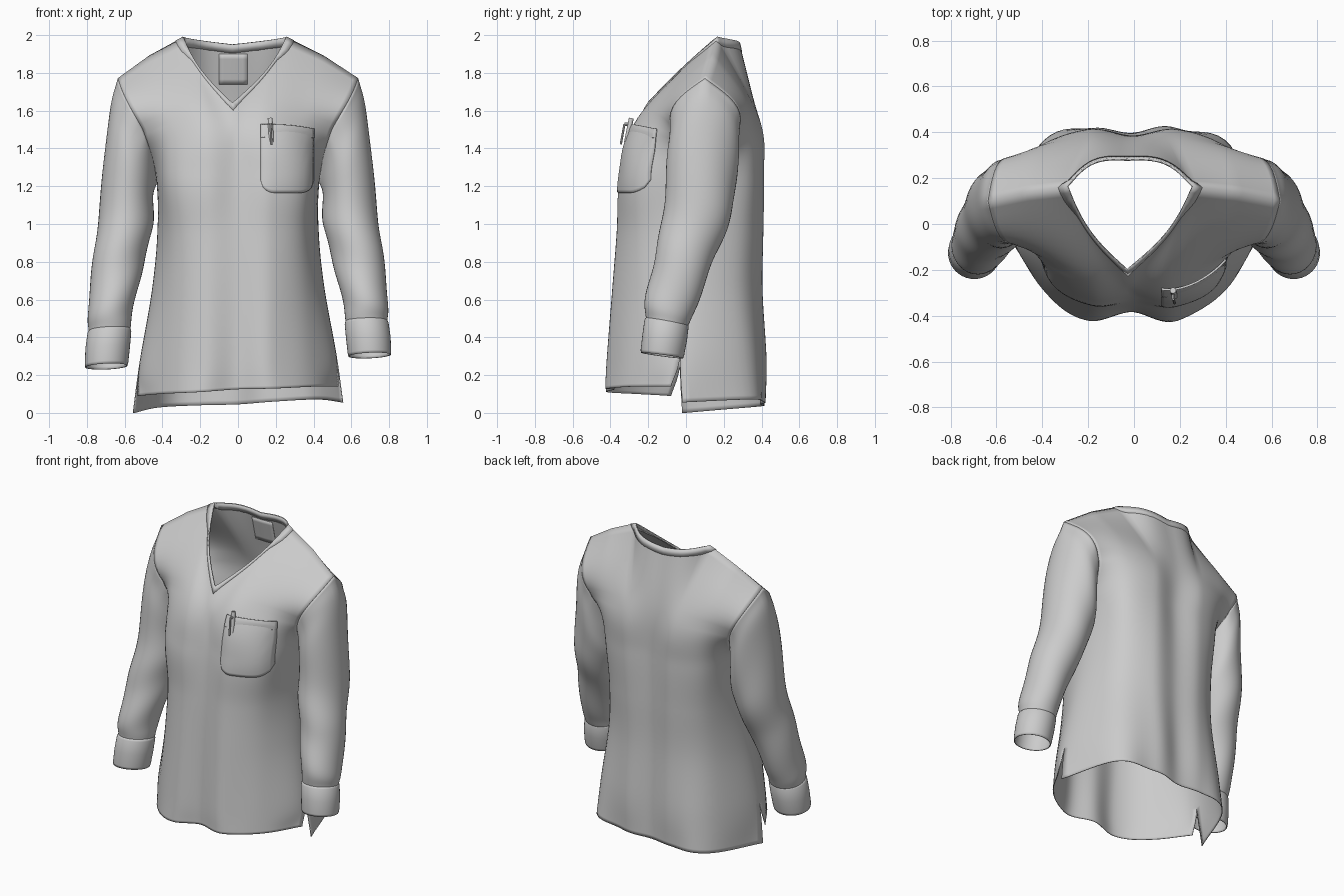
import bpy, bmesh, math
from mathutils import Vector
from mathutils.bvhtree import BVHTree

if "Cube" in bpy.data.objects:
    bpy.data.objects.remove(bpy.data.objects["Cube"])

# Half-panel control rows, hem to shoulder; columns run centre to side seam
FRONT = [[(0, -.372, .125), (.19, -.43, .12), (.40, -.275, .12), (.53, -.08, .115)],
         [(0, -.372, .28), (.18, -.418, .28), (.39, -.265, .28), (.52, -.03, .28)],
         [(0, -.36, .65), (.18, -.385, .65), (.36, -.245, .65), (.455, 0, .65)],
         [(0, -.345, .95), (.18, -.36, .95), (.35, -.235, .95), (.425, .04, .95)],
         [(0, -.32, 1.25), (.18, -.345, 1.25), (.375, -.23, 1.25), (.43, .08, 1.23)],
         [(0, -.272, 1.5), (.17, -.245, 1.57), (.36, -.165, 1.55), (.50, -.07, 1.5)],
         [(0, -.2, 1.64), (.272, .165, 1.988), (.46, .14, 1.89), (.635, .1, 1.77)]]
BACK = [[(0, .385, .045), (.18, .422, .05), (.42, .33, .05), (.555, -.02, .027)],
        [(0, .385, .28), (.18, .425, .28), (.41, .30, .28), (.52, -.03, .28)],
        [(0, .375, .65), (.18, .40, .65), (.375, .27, .65), (.455, 0, .65)],
        [(0, .38, .95), (.18, .405, .95), (.36, .29, .95), (.425, .04, .95)],
        [(0, .38, 1.25), (.18, .41, 1.25), (.37, .32, 1.25), (.43, .08, 1.23)],
        [(0, .372, 1.55), (.18, .388, 1.55), (.37, .35, 1.54), (.52, .275, 1.5)],
        [(0, .28, 1.95), (.272, .165, 1.988), (.46, .14, 1.89), (.635, .1, 1.77)]]
FRONT, BACK = [[[Vector(p) for p in r] for r in t] for t in (FRONT, BACK)]


def spline(pts, t, pre=None, post=None):
    i = min(int(t), len(pts) - 2)
    t -= i
    q = [2 * pts[0] - pts[1] if pre is None else pre] + pts
    q.append(2 * pts[-1] - pts[-2] if post is None else post)
    a, b, c, d = q[i:i + 4]
    return .5 * (2 * b + (c - a) * t + (2 * a - 5 * b + 4 * c - d) * t * t
                 + (3 * b - a - 3 * c + d) * t ** 3)


def row_point(panel, other, r, u):
    pts = panel[r]
    if r == 6:  # bowed neckline then straight shoulder seam
        i = min(int(u), 2)
        p = pts[i].lerp(pts[i + 1], u - i)
        if i == 0:
            w = math.sin(math.pi * u)
            p = p + (Vector((.035, -.012, 0)) if panel is FRONT else Vector((.02, .042, 0))) * w
        return p
    mirrored = Vector((-pts[1].x, pts[1].y, pts[1].z))
    return spline(pts, u, mirrored, other[r][2] if 1 <= r <= 4 else None)


def raw(panel, u, v):
    other = BACK if panel is FRONT else FRONT
    p = spline([row_point(panel, other, r, u) for r in range(7)], v)
    if v > 5 and u > 1:  # rounded shoulder cap
        w = math.sin(math.pi * (v - 5)) * (u - 1) / 2
        p += Vector((.02, -.045 if panel is FRONT else .04, .012)) * w
    return p


def drape(p):
    # slight asymmetry: lower left hem and cuff, neck shifted to the left
    low = max(0, 1 - p.z / 1.4)
    up = min(1, max(0, (p.z - 1.3) / .35))
    return Vector((p.x - .03 * up * max(0, 1 - abs(p.x) / .635), p.y, p.z + .052 * p.x * low))


def surf(panel, u, v):
    a = abs(u)
    p = raw(panel, a, v)
    if a == 3 and 1 <= v <= 4:  # shared side seam
        p = (raw(FRONT, a, v) + raw(BACK, a, v)) / 2
    if u < 0:
        p.x = -p.x
    low = max(0, 1 - p.z / 1.4)
    side = -1 if panel is FRONT else 1
    p.y += side * .013 * math.sin(17 * p.x + 1) * low * (1 - (a / 3) ** 4)
    return drape(p)


def make(name, verts, faces, thick=0.0):
    me = bpy.data.meshes.new(name)
    bm = bmesh.new()
    vs = [bm.verts.new(v) for v in verts]
    for f in faces:
        bm.faces.new([vs[i] for i in f])
    bmesh.ops.remove_doubles(bm, verts=bm.verts, dist=1e-4)
    bmesh.ops.recalc_face_normals(bm, faces=bm.faces)
    bm.to_mesh(me)
    bm.free()
    me.polygons.foreach_set("use_smooth", [True] * len(me.polygons))
    ob = bpy.data.objects.new(name, me)
    bpy.context.collection.objects.link(ob)
    if thick:
        m = ob.modifiers.new("cloth", 'SOLIDIFY')
        m.thickness = thick
        m.offset = 0
    return ob


def grid_faces(rows, cols, closed=False, base=0):
    n = cols if closed else cols - 1
    return [(base + j * cols + i, base + j * cols + (i + 1) % cols,
             base + (j + 1) * cols + (i + 1) % cols, base + (j + 1) * cols + i)
            for j in range(rows - 1) for i in range(n)]


# Torso: front and back panels welded at shoulders and sides, open slits at the hem
S, C = 10, 8
NU, NV = 6 * C + 1, 6 * S + 1
verts, faces = [], []
for panel in (FRONT, BACK):
    faces += grid_faces(NV, NU, base=len(verts))
    verts += [surf(panel, i / C - 3, j / S) for j in range(NV) for i in range(NU)]
make("torso", verts, faces, .005)
bvh = BVHTree.FromPolygons(verts, faces)


# Neckband following the V neckline
def band_point(panel, u):
    top, k, a = surf(panel, u, 6), abs(u) ** 3, 0
    low = top
    while (low - top).length < .045 and a < .9:
        a += .01
        low = surf(panel, u * (1 + a * k), 6 - a * (1 - k))
    return top, low


N = 16
path = [(FRONT, -1 + i / N) for i in range(2 * N)] + [(BACK, 1 - i / N) for i in range(2 * N)]
pairs = [band_point(p, u) for p, u in path]
ring = [p[0] for p in pairs] + [p[1] for p in pairs]
make("neckband", ring, grid_faces(2, len(pairs), True), .01)

# Sleeves and cuffs: centre x, y, z, radius x, y, tilt outward, tilt forward
SLEEVE = [(.566, .09, 1.36, .117, .185, .2, 0), (.592, .06, 1.05, .137, .18, .06, 0),
          (.636, -.01, .8, .13, .155, .02, 0), (.676, -.08, .56, .116, .135, 0, .015),
          (.68, -.10, .45, .107, .108, 0, .015)]
CUFF = [(.678, -.1, .465, .106, .107, 0, .018), (.681, -.103, .45, .113, .114, 0, .018),
        (.69, -.113, .37, .115, .115, 0, .016), (.696, -.125, .29, .112, .112, 0, .015),
        (.697, -.127, .275, .109, .109, 0, .015)]


def ring_point(r, a):
    x, y, z, rx, ry, tx, ty = r
    return Vector((x + rx * math.cos(a), y - ry * math.sin(a),
                   z + tx * math.cos(a) + ty * math.sin(a)))


M = 4 * S
angles = [2 * math.pi * i / M for i in range(M)]
armhole = [raw(FRONT, 3, 6 - i / S) for i in range(2 * S)]
armhole += [raw(BACK, 3, 4 + i / S) for i in range(2 * S)]
for s, side in ((1, "left"), (-1, "right")):
    verts, T = [], 50
    for j in range(T + 1):
        t = 5 * j / T
        loop = [spline([armhole[i]] + [ring_point(r, a) for r in SLEEVE], t)
                for i, a in enumerate(angles)]
        c = sum(loop, Vector()) / M
        for p, a in zip(loop, angles):  # soft diagonal folds
            w = .025 * math.sin(2 * a + 4.5 * t) * math.sin(math.pi * t / 5)
            p = c + (p - c) * (1 + w)
            verts.append(drape(Vector((s * p.x, p.y, p.z))))
    make("sleeve_" + side, verts, grid_faces(T + 1, M, True), .005)
    verts = []
    for r in CUFF:
        for a in angles:
            p = ring_point(r, a)
            verts.append(drape(Vector((s * p.x, p.y, p.z))))
    make("cuff_" + side, verts, grid_faces(len(CUFF), M, True), .006)


# Patches laid on the torso surface
def on_front(x, z, off):
    hit, n, _, _ = bvh.ray_cast(Vector((x, -1, z)), Vector((0, 1, 0)))
    if hit is None:
        return Vector((x, -.15, z))
    return hit + (n if n.y < 0 else -n) * off


def patch(name, x0, x1, z0, z1, corner, off, bulge, thick):
    n, pts = 20, []
    for j in range(n + 1):
        for i in range(n + 1):
            a, b = i / n, j / n
            x = x0 + (x1 - x0) * a
            d = max(0, corner - min(x - x0, x1 - x))  # rounded lower corners
            zb = z0 + (corner - math.sqrt(max(0, corner ** 2 - d ** 2)) if corner else 0)
            z = zb + (z1 - .02 * a - zb) * b
            pts.append(on_front(x, z, off + bulge * math.sin(math.pi * a) * math.sin(1.9 * b)))
    return make(name, pts, grid_faces(n + 1, n + 1), thick)


patch("chest_pocket", .12, .395, 1.165, 1.52, .07, .006, .014, .006)
patch("pocket_hem", .12, .395, 1.455, 1.523, 0, .008, .014, .009)

# Label inside the back neck
pts = []
for j in range(7):
    for i in range(7):
        x, z = -.1 + .15 * i / 6, 1.74 + .16 * j / 6
        hit = bvh.ray_cast(Vector((x, 0, z)), Vector((0, 1, 0)))[0]
        pts.append((hit if hit is not None else Vector((x, .33, z))) - Vector((0, .004, 0)))
make("neck_label", pts, grid_faces(7, 7), .003)


# Pen clipped in the pocket
def rod(name, p, q, r, sides=16):
    d = q - p
    bpy.ops.mesh.primitive_cylinder_add(vertices=sides, radius=r, depth=d.length,
                                        location=(p + q) / 2)
    ob = bpy.context.object
    ob.name = name
    ob.rotation_euler = d.to_track_quat('Z', 'Y').to_euler()
    bpy.ops.object.shade_smooth_by_angle()


base = on_front(.175, 1.43, .008)
tip = Vector((.17, on_front(.17, 1.5, .012).y + .002, 1.56))
rod("pen_body", base, tip, .013)
out = Vector((0, -.03, 0))
rod("pen_clip", base + out + Vector((0, 0, -.01)), base.lerp(tip, .75) + out, .006, 8)
rod("pen_clip_bridge", base.lerp(tip, .75) + out, base.lerp(tip, .75), .008, 8)
